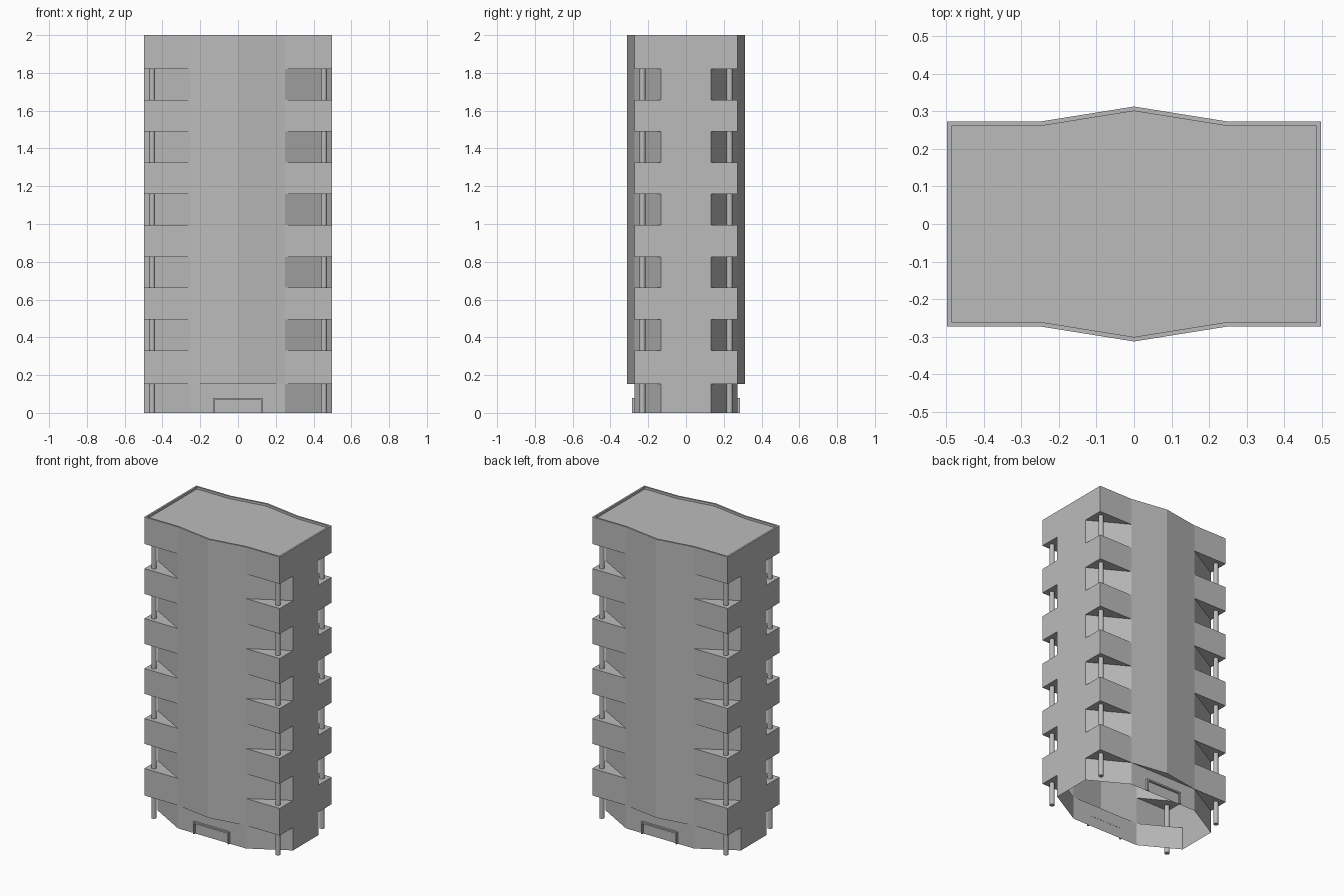
import bpy, bmesh
from mathutils import Matrix

cube = bpy.data.objects.get("Cube")
if cube:
    bpy.data.objects.remove(cube, do_unlink=True)

concrete = bpy.data.materials.new("concrete grey")
concrete.use_nodes = True
GREY = (0.5, 0.5, 0.5, 1)
concrete.diffuse_color = GREY
concrete.node_tree.nodes["Principled BSDF"].inputs["Base Color"].default_value = GREY

W, D, PEAK = 0.497, 0.2725, 0.3125   # half width, half depth, ridge depth
BAY, NOTCH = 0.25, 0.133             # where the corner balconies cut in
STOREYS, RISE = 6, 0.3315
RIM, ROOF_DROP = 0.012, 0.015


def finish(name, bm):
    mesh = bpy.data.meshes.new(name)
    bm.to_mesh(mesh)
    bm.free()
    mesh.materials.append(concrete)
    obj = bpy.data.objects.new(name, mesh)
    bpy.context.collection.objects.link(obj)
    return obj


def outline(quarter):
    """Mirror a quarter outline into a closed loop."""
    half = quarter + [(-x, y) for x, y in reversed(quarter) if x > 0]
    return half + [(-x, -y) for x, y in half]


def face(bm, points):
    bm.faces.new([bm.verts.new(p) for p in points])


def wall(bm, loop, z0, z1):
    for (ax, ay), (bx, by) in zip(loop, loop[1:] + loop[:1]):
        face(bm, [(ax, ay, z0), (bx, by, z0), (bx, by, z1), (ax, ay, z1)])


def corner_slabs(bm, z):
    for sx in (-1, 1):
        for sy in (-1, 1):
            face(bm, [(sx * W, sy * D, z), (sx * BAY, sy * D, z), (sx * W, sy * NOTCH, z)])


band = outline([(W, D), (BAY, D), (0, PEAK)])
waist = outline([(W, NOTCH), (BAY, D), (0, PEAK)])
ground = outline([(W, NOTCH), (BAY, D)])
roof = outline([(W - RIM, D - RIM), (BAY, D - RIM), (0, PEAK - RIM)])

# Tower shell, open underneath: notched storeys alternating with full bands
bm = bmesh.new()
for i in range(STOREYS):
    floor = i * RISE
    ceiling = 0.495 + (i - 1) * RISE if i else 0.152
    top = 2.0 if i == STOREYS - 1 else floor + RISE
    wall(bm, waist if i else ground, floor, ceiling)
    wall(bm, band, ceiling, top)
    corner_slabs(bm, ceiling)
    if i < STOREYS - 1:
        corner_slabs(bm, top)
    else:
        # Roof rim and recessed roof
        n = len(band)
        for a in range(n):
            b = (a + 1) % n
            face(bm, [(*band[a], top), (*band[b], top), (*roof[b], top), (*roof[a], top)])
        wall(bm, roof, top - ROOF_DROP, top)
        face(bm, [(x, y, top - ROOF_DROP) for x, y in roof])
    if i == 0:
        # Soffits of the projecting ridges
        for s in (-1, 1):
            face(bm, [(-BAY, s * D, ceiling), (BAY, s * D, ceiling), (0, s * PEAK, ceiling)])
bmesh.ops.remove_doubles(bm, verts=bm.verts, dist=0.0005)
bmesh.ops.recalc_face_normals(bm, faces=bm.faces)
finish("tower_shell", bm)

# Corner columns
for sx, side in ((-1, "right"), (1, "left")):
    for sy, end in ((-1, "front"), (1, "back")):
        bm = bmesh.new()
        bmesh.ops.create_cone(bm, cap_ends=True, segments=16, radius1=0.016, radius2=0.016,
                              depth=1.9, matrix=Matrix.Translation((sx * 0.455, sy * 0.231, 0.95)))
        for f in bm.faces:
            f.smooth = len(f.verts) == 4
        column = finish(f"{end}_{side}_column", bm)
        for e in column.data.edges:
            va, vb = (column.data.vertices[v].co.z for v in e.vertices)
            e.use_edge_sharp = abs(va - vb) < 0.01

# Door frames on the front and back
for sy, end in ((-1, "front"), (1, "back")):
    bm = bmesh.new()
    for x, z, w, h in ((-0.127, 0.035, 0.01, 0.07), (0.127, 0.035, 0.01, 0.07), (0, 0.075, 0.264, 0.01)):
        bmesh.ops.create_cube(bm, size=1, matrix=Matrix.Translation((x, sy * (D + 0.006), z))
                              @ Matrix.Diagonal((w, 0.014, h, 1)))
    finish(f"{end}_door_frame", bm)
